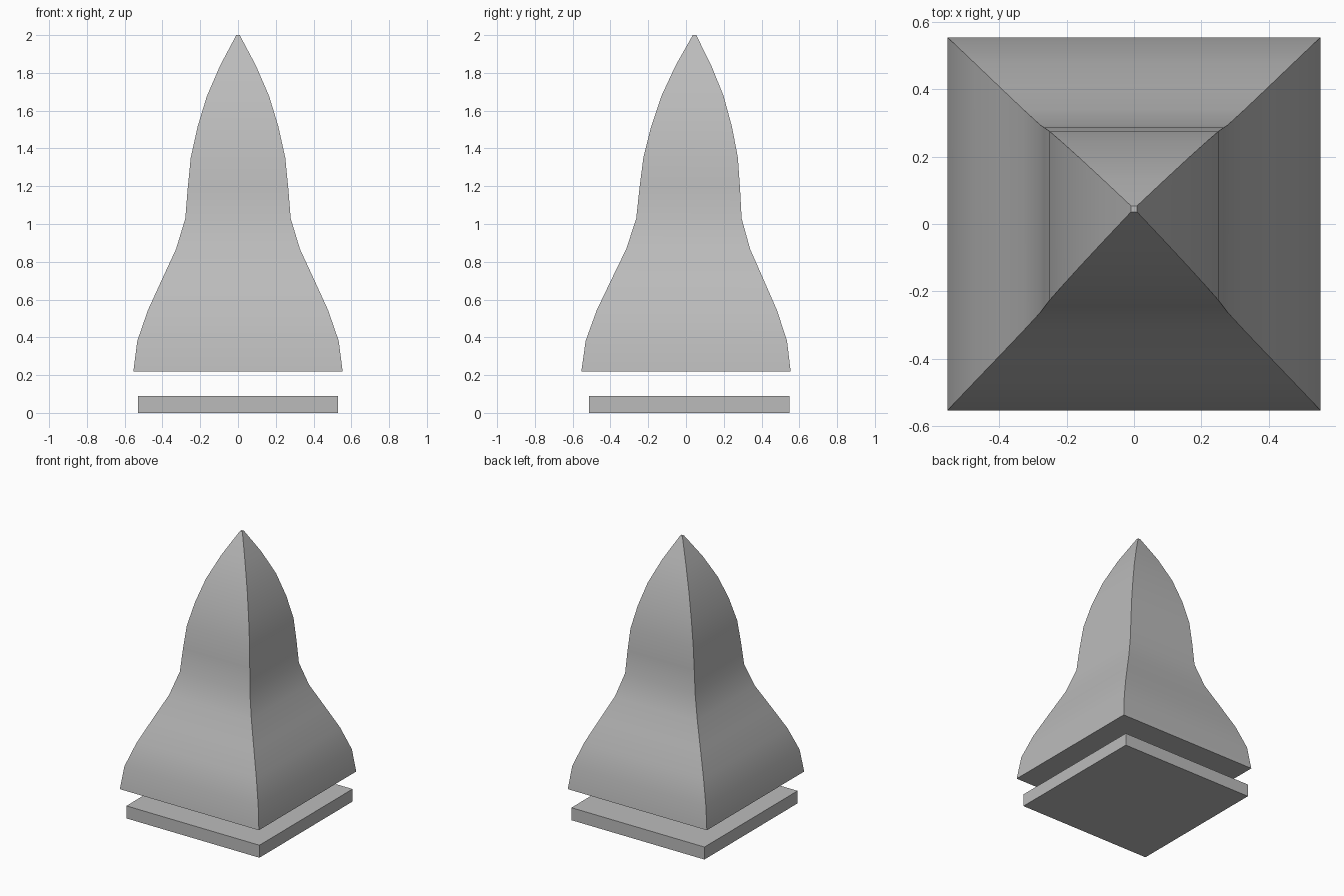
import bpy
import bmesh
import math

default_cube = bpy.data.objects.get("Cube")
if default_cube:
    bpy.data.objects.remove(default_cube, do_unlink=True)

# Single grey finish
grey = bpy.data.materials.new("grey")
grey.use_nodes = True
colour = (0.5, 0.5, 0.5, 1)
grey.diffuse_color = colour
grey.node_tree.nodes["Principled BSDF"].inputs["Base Color"].default_value = colour


def square_loft(name, rings):
    """Closed solid through square rings given as (z, half width, y centre)."""
    bm = bmesh.new()
    loops = []
    for z, half, y in rings:
        corners = [(-1, -1), (1, -1), (1, 1), (-1, 1)]
        loops.append([bm.verts.new((sx * half, y + sy * half, z)) for sx, sy in corners])
    for low, high in zip(loops, loops[1:]):
        for i in range(4):
            j = (i + 1) % 4
            bm.faces.new((low[i], low[j], high[j], high[i]))
    bm.faces.new(loops[0][::-1])
    bm.faces.new(loops[-1])
    bmesh.ops.recalc_face_normals(bm, faces=bm.faces)
    mesh = bpy.data.meshes.new(name)
    bm.to_mesh(mesh)
    bm.free()
    mesh.materials.append(grey)
    obj = bpy.data.objects.new(name, mesh)
    bpy.context.collection.objects.link(obj)
    return obj


# Base plate
square_loft("base_plate", [(0, 0.53, 0.017), (0.09, 0.53, 0.017)])

# Flared spire: evenly spaced rings, leaning slightly backwards toward the tip
half_widths = [0.554, 0.533, 0.477, 0.403, 0.328, 0.279,
               0.266, 0.25, 0.214, 0.165, 0.095, 0.009]
bottom, top, lean = 0.22, 2.0, 0.045
rings = []
for i, half in enumerate(half_widths):
    t = i / (len(half_widths) - 1)
    rings.append((bottom + (top - bottom) * t, half, lean * t ** 1.35))
spire = square_loft("spire", rings)

# Smooth along the curve, sharp at the four corners
bpy.ops.object.select_all(action='DESELECT')
spire.select_set(True)
bpy.context.view_layer.objects.active = spire
bpy.ops.object.shade_smooth_by_angle(angle=math.radians(35))
